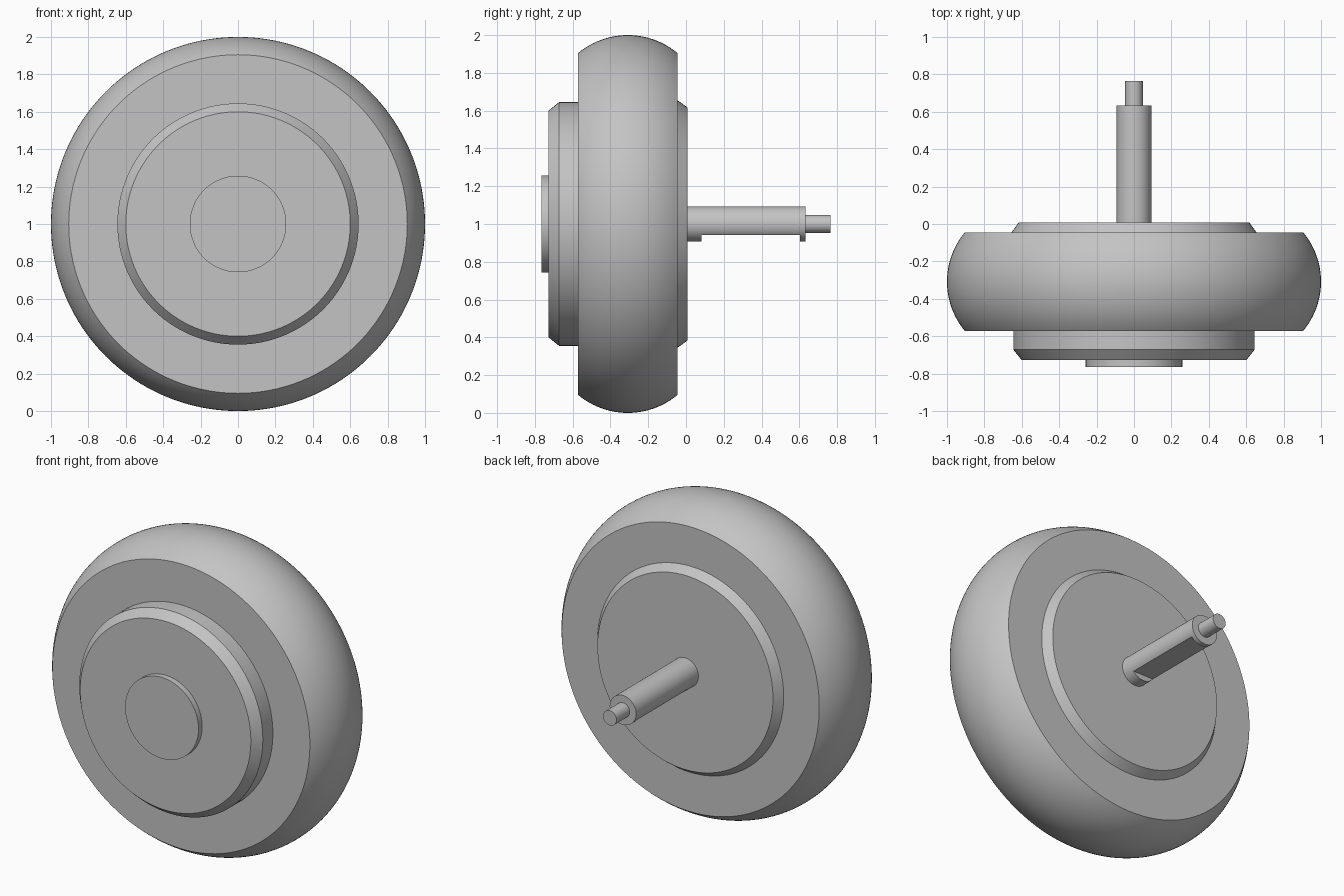
import bpy
import bmesh
from math import sin, cos, tau, asin, radians, sqrt

cube = bpy.data.objects.get("Cube")
if cube:
    bpy.data.objects.remove(cube)

AXLE_HEIGHT = 1.0

grey = bpy.data.materials.new("plain grey")
grey.use_nodes = True
grey.diffuse_color = (0.55, 0.55, 0.55, 1)
grey.node_tree.nodes["Principled BSDF"].inputs["Base Color"].default_value = (0.55, 0.55, 0.55, 1)


def turned(name, rings, sides=128):
    """Solid turned about the y axis; each ring is (y, radius) or (y, radius, flat depth)."""
    bm = bmesh.new()
    loops = []
    for y, radius, *flat in rings:
        floor = -flat[0] if flat else -radius
        loops.append([bm.verts.new((radius * cos(tau * i / sides), y,
                                    AXLE_HEIGHT + max(radius * sin(tau * i / sides), floor)))
                      for i in range(sides)])
    for a, b in zip(loops, loops[1:]):
        for i in range(sides):
            j = (i + 1) % sides
            bm.faces.new((a[i], a[j], b[j], b[i]))
    bm.faces.new(loops[0])
    bm.faces.new(loops[-1])
    bmesh.ops.remove_doubles(bm, verts=bm.verts, dist=1e-5)
    bmesh.ops.recalc_face_normals(bm, faces=bm.faces)
    mesh = bpy.data.meshes.new(name)
    bm.to_mesh(mesh)
    bm.free()
    mesh.materials.append(grey)
    obj = bpy.data.objects.new(name, mesh)
    bpy.context.collection.objects.link(obj)
    bpy.ops.object.select_all(action='DESELECT')
    obj.select_set(True)
    bpy.context.view_layer.objects.active = obj
    bpy.ops.object.shade_smooth_by_angle(angle=radians(25))
    return obj


# Tyre: flat sides and a rounded tread
middle, half_width, side_radius = -0.308, 0.263, 0.905
sag = 1 - side_radius
crown = (half_width ** 2 + sag ** 2) / (2 * sag)
sweep = asin(half_width / crown)
steps = 24
tread = []
for k in range(steps + 1):
    angle = sweep * (2 * k / steps - 1)
    tread.append((middle + crown * sin(angle), 1 - crown + crown * cos(angle)))
turned("tyre", tread, 160)

# Hubs with chamfered rims, and the centre cap
turned("front_hub", [(-0.5, 0.645), (-0.672, 0.645), (-0.728, 0.6)])
turned("centre_cap", [(-0.7, 0.258), (-0.765, 0.258)])
turned("back_hub", [(-0.1, 0.655), (-0.045, 0.655), (0.008, 0.617)])

# Axle with a flat milled along its underside, and the thin end pin
r, flat = 0.093, 0.058
turned("axle", [(-0.05, r), (0.083, r), (0.083, r, flat),
                (0.603, r, flat), (0.603, r), (0.633, r)], 64)
turned("axle_pin", [(0.6, 0.047), (0.765, 0.047)], 48)
